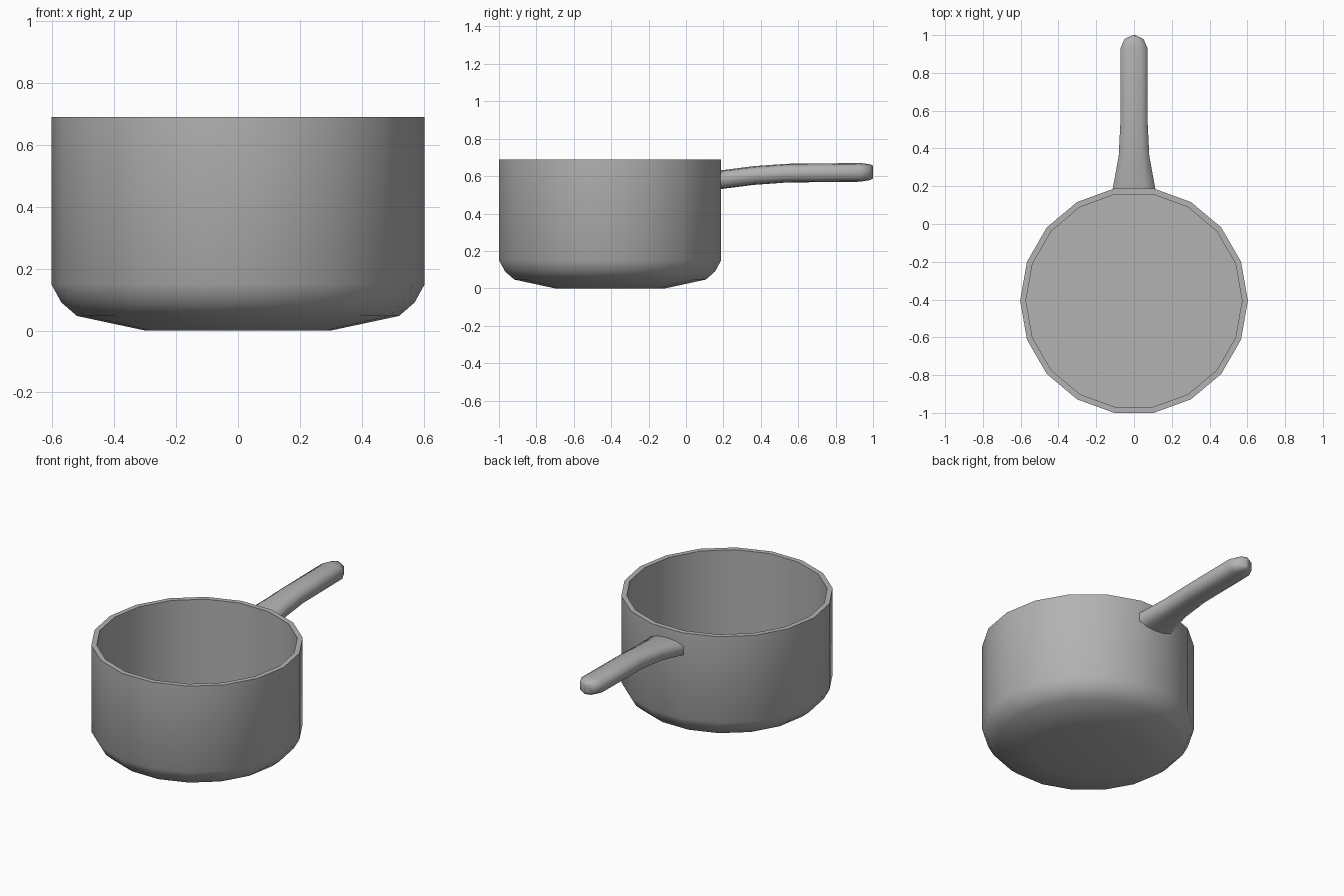
import bpy
from math import sin, cos, tau, radians

if "Cube" in bpy.data.objects:
    bpy.data.objects.remove(bpy.data.objects["Cube"])

grey = bpy.data.materials.new("dark_grey")
grey.diffuse_color = (0.45, 0.45, 0.45, 1)
grey.use_nodes = True
grey.node_tree.nodes["Principled BSDF"].inputs["Base Color"].default_value = grey.diffuse_color


def loft(name, rings, smooth_angle):
    """Skin a list of equal-length rings and cap both ends."""
    n = len(rings[0])
    verts = [p for r in rings for p in r]
    faces = []
    for i in range(len(rings) - 1):
        for j in range(n):
            k = (j + 1) % n
            faces.append((i * n + j, i * n + k, (i + 1) * n + k, (i + 1) * n + j))
    faces.append(tuple(reversed(range(n))))
    faces.append(tuple(range((len(rings) - 1) * n, len(rings) * n)))
    mesh = bpy.data.meshes.new(name)
    mesh.from_pydata(verts, [], faces)
    mesh.materials.append(grey)
    obj = bpy.data.objects.new(name, mesh)
    bpy.context.collection.objects.link(obj)
    bpy.ops.object.select_all(action='DESELECT')
    obj.select_set(True)
    bpy.context.view_layer.objects.active = obj
    bpy.ops.object.shade_smooth_by_angle(angle=radians(smooth_angle))


# Pot: 18-sided turned profile, up the outside, over the rim, down to a flat floor
SIDES, CENTRE_Y = 18, -0.406
profile = [(0.30, 0), (0.52, 0.047), (0.57, 0.09), (0.603, 0.15), (0.603, 0.69),
           (0.572, 0.69), (0.572, 0.15)]
loft("pot", [[(r * cos(tau * i / SIDES), CENTRE_Y + r * sin(tau * i / SIDES), z)
              for i in range(SIDES)] for r, z in profile], 40)

# Handle: rounded bar section swept along y (y, centre z, half width, half height)
right = [(0, -1), (0.55, -0.9), (1, -0.55), (1, 0.55), (0.55, 0.9), (0, 1)]
section = right + [(-x, z) for x, z in reversed(right[1:-1])]
stations = [(0.18, 0.580, 0.114, 0.050), (0.36, 0.603, 0.081, 0.050),
            (0.54, 0.616, 0.072, 0.050), (0.93, 0.620, 0.072, 0.050),
            (0.98, 0.621, 0.050, 0.043), (1.0, 0.622, 0.006, 0.034)]
loft("handle", [[(-x * w, y, z0 + z * h) for x, z in section]
                for y, z0, w, h in stations], 80)
